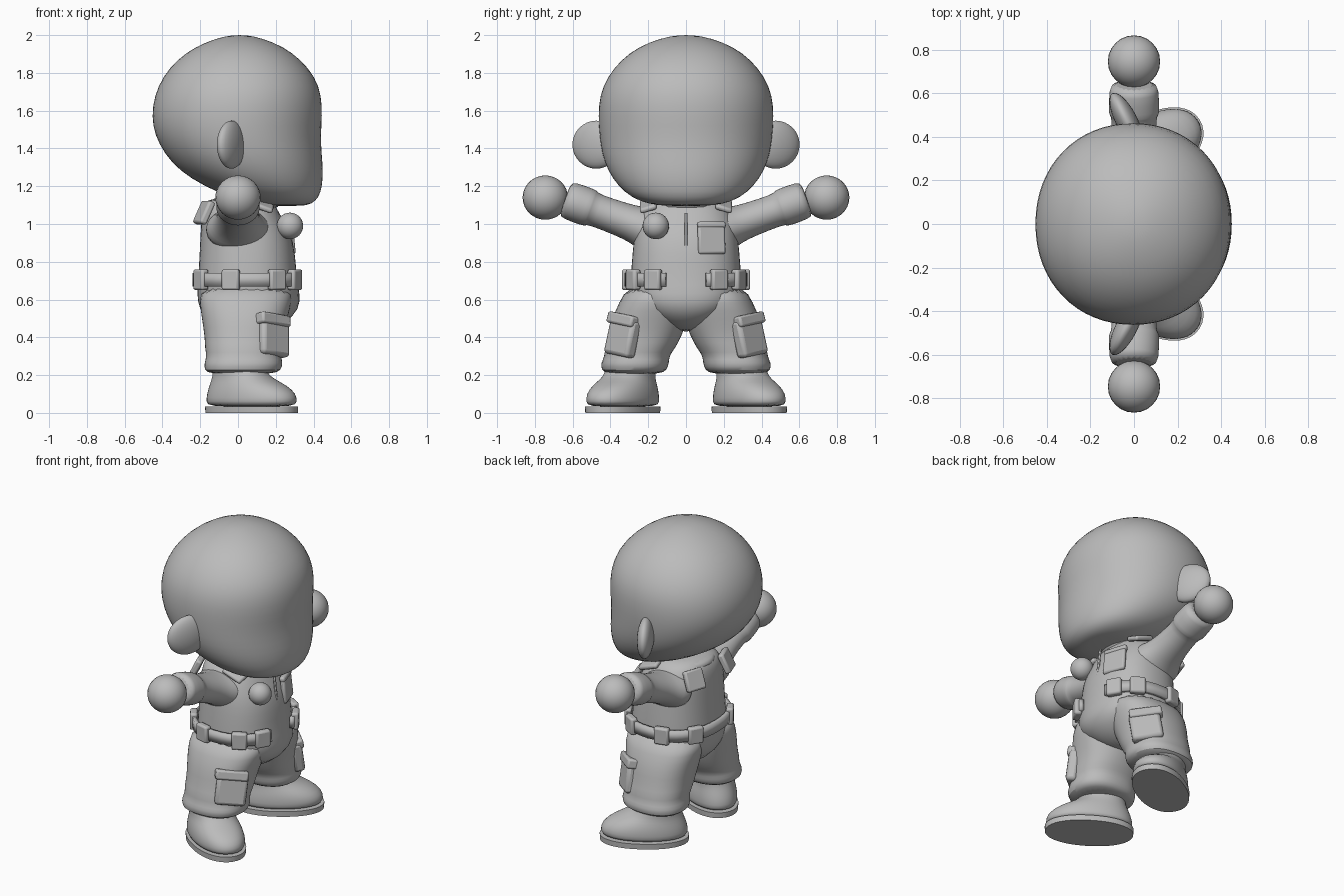
import bpy, bmesh
from math import cos, sin, pi, radians, copysign
from mathutils import Matrix, Vector

cube = bpy.data.objects.get("Cube")
if cube:
    bpy.data.objects.remove(cube, do_unlink=True)

grey = bpy.data.materials.new("plain grey")
grey.use_nodes = True
colour = (0.5, 0.5, 0.5, 1)
grey.diffuse_color = colour
grey.node_tree.nodes["Principled BSDF"].inputs["Base Color"].default_value = colour


def finish(name, bm, matrix=Matrix(), subdivide=0, bevel=0, angle=50):
    """Turn a bmesh into a smooth shaded object."""
    bm.transform(matrix)
    bmesh.ops.recalc_face_normals(bm, faces=bm.faces)
    mesh = bpy.data.meshes.new(name)
    bm.to_mesh(mesh)
    bm.free()
    mesh.materials.append(grey)
    ob = bpy.data.objects.new(name, mesh)
    bpy.context.collection.objects.link(ob)
    if bevel:
        mod = ob.modifiers.new("soft edges", "BEVEL")
        mod.width, mod.segments = bevel, 2
    if subdivide:
        mod = ob.modifiers.new("smooth form", "SUBSURF")
        mod.levels = mod.render_levels = subdivide
    bpy.ops.object.select_all(action="DESELECT")
    ob.select_set(True)
    bpy.context.view_layer.objects.active = ob
    bpy.ops.object.shade_smooth_by_angle(angle=radians(angle))
    return ob


def oval(angle, rx, ry, power=2):
    c, s = cos(angle), sin(angle)
    return (copysign(abs(c) ** (2 / power), c) * rx,
            copysign(abs(s) ** (2 / power), s) * ry)


def loft(name, rings, matrix=Matrix(), power=2, sides=24, subdivide=1):
    """Skin oval rings given as (height, centre x, centre y, radius x, radius y)."""
    bm = bmesh.new()
    loops = []
    for z, cx, cy, rx, ry in rings:
        loop = []
        for i in range(sides):
            x, y = oval(2 * pi * i / sides, rx, ry, power)
            loop.append(bm.verts.new((cx + x, cy + y, z)))
        loops.append(loop)
    for a, b in zip(loops, loops[1:]):
        for i in range(sides):
            j = (i + 1) % sides
            bm.faces.new((a[i], a[j], b[j], b[i]))
    bm.faces.new(loops[0])
    bm.faces.new(loops[-1])
    return finish(name, bm, matrix, subdivide)


def ball(name, centre, radii, yaw=0):
    bm = bmesh.new()
    bmesh.ops.create_uvsphere(bm, u_segments=24, v_segments=16, radius=1)
    m = Matrix.Translation(centre) @ Matrix.Rotation(radians(yaw), 4, "Z") @ Matrix.Diagonal((*radii, 1))
    return finish(name, bm, m)


def block(name, centre, size, yaw=0, pitch=0, roll=0, bevel=0.012):
    """Rounded box; local x is its outward thickness."""
    bm = bmesh.new()
    bmesh.ops.create_cube(bm, size=1)
    m = Matrix.Translation(centre)
    for axis, angle in (("Z", yaw), ("Y", pitch), ("X", roll)):
        m = m @ Matrix.Rotation(radians(angle), 4, axis)
    return finish(name, bm, m @ Matrix.Diagonal((*size, 1)), bevel=bevel)


# Head: round skull with a flat face and a low chin, as (height, back, front, half width)
head = [(1.095, .16, .34, .10), (1.105, .07, .39, .20), (1.14, -.04, .43, .29),
        (1.2, -.18, .447, .36), (1.28, -.31, .453, .415), (1.37, -.39, .445, .447),
        (1.47, -.443, .44, .461), (1.57, -.46, .448, .467), (1.68, -.445, .445, .46),
        (1.78, -.4, .41, .418), (1.87, -.325, .335, .345), (1.94, -.225, .24, .25),
        (1.985, -.11, .125, .13), (2.0, -.03, .045, .04)]
loft("head", [(z, (a + b) / 2, 0, (b - a) / 2, w) for z, a, b, w in head], power=2.1, sides=32)

# Torso of the overalls
loft("torso", [(.43, .04, 0, .1, .05), (.47, .05, 0, .2, .14), (.55, .06, 0, .27, .27),
               (.63, .055, 0, .275, .3), (.72, .05, 0, .262, .295), (.85, .05, 0, .255, .285),
               (.95, .04, 0, .24, .275), (1.03, .02, 0, .215, .26), (1.1, .01, 0, .19, .225),
               (1.15, .01, 0, .14, .16)], power=2.3)
loft("collar", [(1.07, .02, 0, .2, .2), (1.11, .02, 0, .2, .2), (1.14, .02, 0, .17, .18)])

# Belt, open at the front
bm = bmesh.new()
steps, gap = 40, radians(17)
previous = None
for i in range(steps + 1):
    x, y = oval(gap + (2 * pi - 2 * gap) * i / steps, .278, .313, 2.3)
    pair = [bm.verts.new((x + .05, y, z)) for z in (.67, .74)]
    if previous:
        bm.faces.new((previous[0], pair[0], pair[1], previous[1]))
    previous = pair
belt = finish("belt", bm)
solid = belt.modifiers.new("thickness", "SOLIDIFY")
solid.thickness, solid.offset = .025, 0

# Chest ornament, chest pocket and front seam
ball("chest_ball", (.275, -.16, .99), (.07, .07, .07))
block("chest_pocket", (.265, .135, .915), (.03, .15, .15), 18, -6)
block("chest_pocket_flap", (.255, .135, .995), (.035, .155, .035), 18, -10)
block("front_seam", (.281, 0, .93), (.012, .016, .26), 0, -7, bevel=.004)

sole_turn = 32
for s, side in ((1, "left"), (-1, "right")):
    # Ear: thin oval swept backwards
    ball(side + "_ear", (-.035, s * .475, 1.42), (.05, .14, .127), s * 27)

    # Sleeve with turned cuff, then the round hand
    axis = Vector((0, s * .94, .34)).normalized()
    frame = Matrix.Translation((0, s * .15, .955)) @ Vector((0, 0, 1)).rotation_difference(axis).to_matrix().to_4x4()
    loft(side + "_sleeve", [(0, .0, 0, .18, .13), (.07, 0, 0, .175, .12), (.12, 0, 0, .14, .1),
                            (.2, 0, 0, .112, .092), (.36, 0, 0, .1, .086), (.375, 0, 0, .115, .098),
                            (.39, 0, 0, .118, .103), (.5, 0, 0, .115, .103), (.525, 0, 0, .1, .09)], frame, sides=20)
    ball(side + "_hand", (0, s * .745, 1.14), (.12, .12, .117))

    # Trouser leg with a bunched hem
    loft(side + "_trouser_leg", [(z, cx, s * cy, rx, ry) for z, cx, cy, rx, ry in (
        (.205, .02, .275, .17, .14), (.225, .025, .275, .205, .175), (.265, .03, .27, .21, .182),
        (.3, .03, .26, .197, .172), (.34, .03, .245, .207, .187), (.4, .03, .217, .207, .193),
        (.5, .035, .19, .228, .203), (.58, .04, .17, .245, .187), (.68, .045, .145, .25, .165))], power=2.3)

    # Boot turned outwards, with a flat sole
    turn = Matrix.Translation((.072, s * .335, 0)) @ Matrix.Rotation(radians(s * sole_turn), 4, "Z")
    loft(side + "_boot", [(.03, 0, 0, .262, .147), (.06, 0, 0, .265, .152), (.1, 0, 0, .262, .152),
                          (.145, -.02, 0, .225, .142), (.18, -.055, 0, .175, .128),
                          (.215, -.075, 0, .145, .125), (.26, -.08, 0, .14, .125)], turn, power=2.15)
    loft(side + "_sole", [(0, 0, 0, .268, .155), (.035, 0, 0, .27, .157)], turn, power=2.15, sides=40, subdivide=0)

    # Thigh pocket with flap
    block(side + "_thigh_pocket", (.185, s * .335, .4), (.07, .19, .2), s * 47, -9, s * 8, .02)
    block(side + "_thigh_pocket_flap", (.18, s * .325, .49), (.085, .2, .06), s * 47, -12, s * 8)

    # Belt pouches
    for n, angle in enumerate((30, 60, 105, 148)):
        x, y = oval(radians(angle), .285, .318, 2.3)
        block(f"{side}_belt_pouch_{n + 1}", (x + .05, s * y, .705), (.045, .095, .11), s * angle)

    # Shoulder tabs at the back and the front
    block(side + "_back_shoulder_tab", (-.18, s * .17, 1.06), (.04, .13, .13), s * 160, -25)
    block(side + "_front_shoulder_tab", (.12, s * .2, 1.1), (.14, .09, .03), 0, 20, s * -18)
